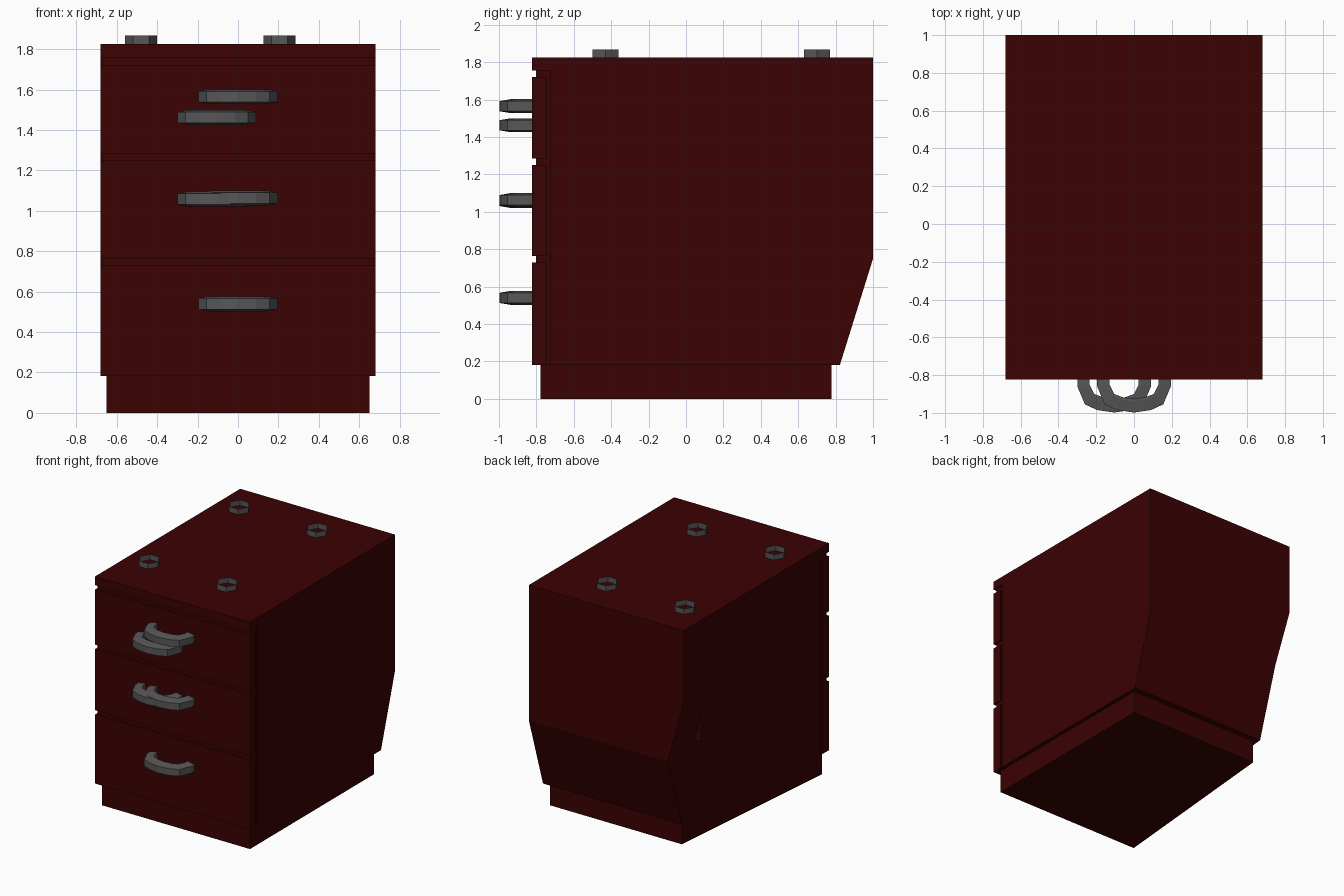
import bpy
import bmesh
import math

default = bpy.data.objects.get("Cube")
if default:
    bpy.data.objects.remove(default, do_unlink=True)


def material(name, rgb):
    mat = bpy.data.materials.new(name)
    mat.use_nodes = True
    mat.diffuse_color = (*rgb, 1)
    mat.node_tree.nodes["Principled BSDF"].inputs["Base Color"].default_value = (*rgb, 1)
    return mat


RED = material("dark red wood", (0.043, 0.0005, 0.0008))
GREY = material("grey metal", (0.095, 0.095, 0.095))


def finish(name, bm, mat):
    bmesh.ops.recalc_face_normals(bm, faces=bm.faces)
    mesh = bpy.data.meshes.new(name)
    bm.to_mesh(mesh)
    bm.free()
    mesh.materials.append(mat)
    obj = bpy.data.objects.new(name, mesh)
    bpy.context.collection.objects.link(obj)


def pull_in_corner(bm):
    """Draw the lower back right corner inwards, folding the side wall."""
    for height in (0.75, 1.26):
        bmesh.ops.bisect_plane(bm, geom=bm.verts[:] + bm.edges[:] + bm.faces[:],
                               dist=0.001, plane_co=(0, 0, height), plane_no=(0, 0, 1))
    for v in bm.verts:
        if v.co.x < 0 and v.co.y > 0 and v.co.z < 1:
            v.co.x += 0.14
    bmesh.ops.triangulate(bm, faces=bm.faces)


def extrude_side(name, profile, half_width, tapered=False):
    """Extrude a (y, z) outline across x."""
    bm = bmesh.new()
    face = bm.faces.new([bm.verts.new((-half_width, y, z)) for y, z in profile])
    moved = bmesh.ops.extrude_face_region(bm, geom=[face])["geom"]
    verts = [v for v in moved if isinstance(v, bmesh.types.BMVert)]
    bmesh.ops.translate(bm, verts=verts, vec=(2 * half_width, 0, 0))
    if tapered:
        pull_in_corner(bm)
    finish(name, bm, RED)


def slab(name, half_width, y0, y1, z0, z1, tapered=False):
    extrude_side(name, [(y0, z0), (y1, z0), (y1, z1), (y0, z1)], half_width, tapered)


# Cabinet with overhanging top and sloped lower back, on a set-back plinth
extrude_side("cabinet_body", [(-0.725, 0.182), (0.823, 0.182), (1, 0.75), (1, 1.826),
                              (-0.823, 1.826), (-0.823, 1.757), (-0.725, 1.757)], 0.68, True)
slab("plinth", 0.65, -0.778, 0.778, 0, 0.184, True)
slab("drawer_backing", 0.67, -0.803, -0.7, 0.182, 1.765)

# Drawer fronts, and the middle drawer's box that meets the folded wall
drawers = {"lower": (0.182, 0.73), "middle": (0.765, 1.25), "upper": (1.285, 1.722)}
for level, (low, high) in drawers.items():
    slab(level + "_drawer_front", 0.68, -0.823, -0.745, low, high)
slab("middle_drawer_box", 0.645, -0.72, 0.73, 0.83, 1.22)

# Half of the handle's outer and inner curves, as (x, y)
OUTER = [(0.195, -0.815), (0.195, -0.86), (0.155, -0.955), (0.09, -0.985), (0, -0.998)]
INNER = [(0.13, -0.815), (0.13, -0.85), (0.105, -0.9), (0.06, -0.917), (0, -0.925)]


def both_sides(half):
    return half + [(-x, y) for x, y in reversed(half[:-1])]


def handle(name, cx, cz):
    """Loft a bar that thins towards its outer edge along the bow."""
    bm = bmesh.new()
    section = [(0, -0.037), (0.2, -0.037), (1, -0.027), (1, 0.027), (0.2, 0.037), (0, 0.037)]
    rings = []
    for (ox, oy), (ix, iy) in zip(both_sides(OUTER), both_sides(INNER)):
        rings.append([bm.verts.new((cx + ix + (ox - ix) * t, iy + (oy - iy) * t, cz + h))
                      for t, h in section])
    count = len(section)
    for a, b in zip(rings, rings[1:]):
        for i in range(count):
            j = (i + 1) % count
            bm.faces.new((a[i], a[j], b[j], b[i]))
    bm.faces.new(rings[0])
    bm.faces.new(rings[-1])
    finish(name, bm, GREY)


handle("upper_handle", 0, 1.565)
handle("upper_offset_handle", -0.105, 1.463)
handle("middle_handle", 0, 1.063)
handle("middle_offset_handle", -0.105, 1.058)
handle("lower_handle", 0, 0.54)

# Open hexagonal collars on the top
for side, x in (("right", -0.48), ("left", 0.205)):
    for end, y in (("front", -0.43), ("back", 0.7)):
        bm = bmesh.new()
        corners = [(x + 0.08 * math.cos(math.radians(60 * i)),
                    y + 0.08 * math.sin(math.radians(60 * i))) for i in range(6)]
        low = [bm.verts.new((px, py, 1.822)) for px, py in corners]
        high = [bm.verts.new((px, py, 1.869)) for px, py in corners]
        for i in range(6):
            j = (i + 1) % 6
            bm.faces.new((low[i], low[j], high[j], high[i]))
        finish(f"{end}_{side}_collar", bm, GREY)
